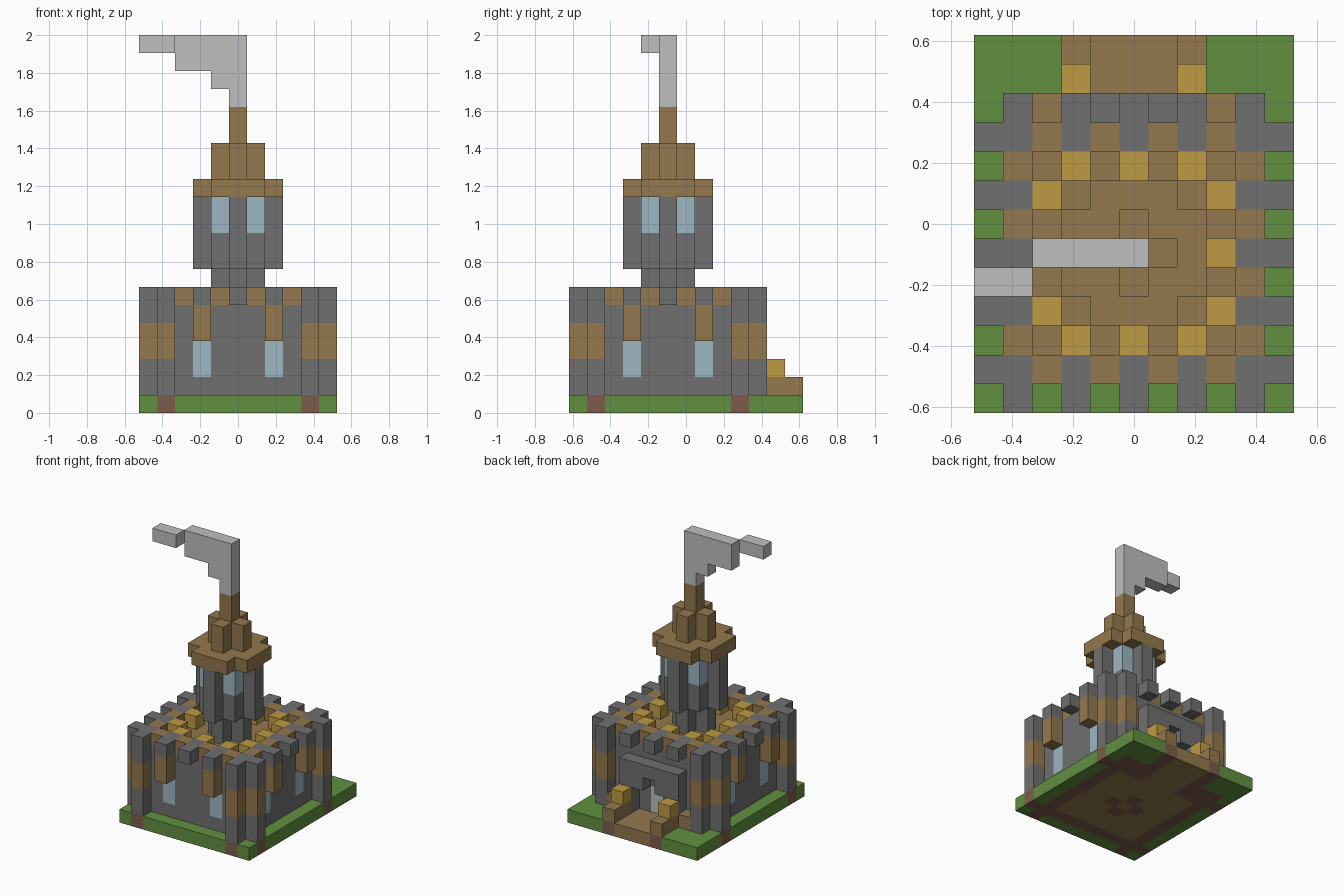
import bpy
import bmesh
from mathutils import Vector

if "Cube" in bpy.data.objects:
    bpy.data.objects.remove(bpy.data.objects["Cube"], do_unlink=True)

U = 2 / 21                      # edge length of one block
C = 5                           # column index of the castle's centre

COLOURS = {
    "grass green": (0.122, 0.275, 0.051),
    "earth red": (0.205, 0.107, 0.070),
    "timber brown": (0.292, 0.188, 0.074),
    "stone grey": (0.160, 0.160, 0.160),
    "straw yellow": (0.515, 0.328, 0.056),
    "glass blue": (0.332, 0.468, 0.527),
    "flag white": (0.510, 0.520, 0.520),
}
GREEN, RED, BROWN, GREY, YELLOW, BLUE, WHITE = COLOURS
MATS = {}
for name, rgb in COLOURS.items():
    m = bpy.data.materials.new(name)
    m.use_nodes = True
    m.diffuse_color = (*rgb, 1)
    bsdf = next(n for n in m.node_tree.nodes if n.type == 'BSDF_PRINCIPLED')
    bsdf.inputs["Base Color"].default_value = (*rgb, 1)
    MATS[name] = m

blocks = {}                     # cell -> (part, colour); later fills replace earlier ones


def fill(part, colour, xs, ys, zs):
    """Fill an inclusive range of cells; a single number means one layer."""
    spans = [(s, s) if isinstance(s, int) else s for s in (xs, ys, zs)]
    (x0, x1), (y0, y1), (z0, z1) = spans
    for x in range(x0, x1 + 1):
        for y in range(y0, y1 + 1):
            for z in range(z0, z1 + 1):
                blocks[x, y, z] = (part, colour)


def around(a, b):
    """All columns at offset (a, b) from the centre, mirrored and swapped."""
    return {(C + s * p, C + t * q) for p, q in ((a, b), (b, a))
            for s in (-1, 1) for t in (-1, 1)}


def fill_around(part, colour, a, b, zs, skip_back=False):
    for x, y in around(a, b):
        if not (skip_back and y > 8):
            fill(part, colour, x, y, zs)


# Ground slab with the footprint of the walls and the path
fill("ground", GREEN, (0, 10), (0, 12), 0)
fill("ground", RED, (1, 9), (1, 9), 0)
fill("ground", RED, (2, 8), 10, 0)
fill("ground", RED, (3, 7), (11, 12), 0)
fill("ground", BROWN, (2, 8), (2, 8), 0)
fill("ground", BROWN, (4, 6), (9, 12), 0)
fill_around("ground", RED, 5, 4, 0)
fill_around("ground", RED, 1, 0, 0)

# Keep walls, parapet ring and the sunken roof floor
fill("walls", GREY, (1, 9), (1, 9), (1, 5))
fill("roof_floor", BROWN, (2, 8), (2, 8), 5)
for a in range(5):
    fill_around("parapet", BROWN if a % 2 else GREY, 4, a, 6)

# Corner pillars with timber bands
fill_around("corner_pillars", GREY, 5, 4, (1, 6))
fill_around("corner_pillars", BROWN, 5, 4, (3, 4))

# Projecting merlons, timber brackets and windows
for a in (0, 2):
    fill_around("merlons", GREY, 5, a, 6)
fill_around("brackets", BROWN, 5, 2, (4, 5), skip_back=True)
fill_around("windows", BLUE, 4, 2, (2, 3), skip_back=True)

# Straw bales along the inside of the parapet
for a in (0, 2):
    fill_around("bales", YELLOW, 3, a, 6)

# Back porch with a stepped doorway
fill("porch", GREY, (3, 7), 10, (1, 4))
for x, top in ((4, 2), (5, 3), (6, 2)):
    for z in range(1, top + 1):
        del blocks[x, 10, z]
fill("door", WHITE, 5, 9, (1, 2))

# Entrance side blocks
for x in (3, 7):
    fill("entrance_steps", BROWN, x, (11, 12), 1)
    fill("entrance_bales", YELLOW, x, 11, 2)
for x in (2, 8):
    fill("entrance_steps", BROWN, x, 10, 1)

# Tower: narrow cross-shaped stem, wider body with corner windows
fill("tower_stem", GREY, C, C, (6, 11))
fill_around("tower_stem", GREY, 1, 0, (6, 7))
fill_around("tower_body", GREY, 1, 0, (8, 11))
fill_around("tower_body", GREY, 1, 1, (8, 9))
fill_around("tower_windows", BLUE, 1, 1, (10, 11))
fill_around("tower_body", GREY, 2, 0, (8, 11))

# Tower roof: plate without corners, cross of posts, spire
fill("tower_roof", BROWN, (4, 6), (3, 7), 12)
fill("tower_roof", BROWN, (3, 7), (4, 6), 12)
fill_around("roof_posts", BROWN, 1, 0, (13, 14))
fill("spire", BROWN, C, C, (13, 16))

# Flag and pole
fill("flag_pole", WHITE, C, C, (17, 20))
fill("flag", WHITE, 4, C, (18, 20))
fill("flag", WHITE, (2, 3), C, (19, 20))
fill("flag", WHITE, (0, 1), C - 1, 20)


def build(part):
    """Make one mesh from the outer faces of a part's blocks."""
    bm = bmesh.new()
    used = []
    for cell, (owner, colour) in blocks.items():
        if owner != part:
            continue
        if colour not in used:
            used.append(colour)
        for axis in range(3):
            for sign in (-1, 1):
                n = Vector((0, 0, 0))
                n[axis] = sign
                if tuple(int(c + d) for c, d in zip(cell, n)) in blocks:
                    continue
                u, v = Vector((0, 0, 0)), Vector((0, 0, 0))
                u[(axis + 1) % 3] = 0.5
                v[(axis + 2) % 3] = 0.5 * sign
                mid = Vector(cell) + n / 2 + Vector((-C, -C - 1, 0.5))
                corners = (mid - u - v, mid + u - v, mid + u + v, mid - u + v)
                f = bm.faces.new([bm.verts.new(p * U) for p in corners])
                f.material_index = used.index(colour)
    bmesh.ops.remove_doubles(bm, verts=bm.verts, dist=U / 100)
    bmesh.ops.dissolve_limit(bm, angle_limit=0.01, verts=bm.verts,
                             edges=bm.edges, delimit={'MATERIAL'})
    mesh = bpy.data.meshes.new(part)
    bm.to_mesh(mesh)
    bm.free()
    for colour in used:
        mesh.materials.append(MATS[colour])
    bpy.context.collection.objects.link(bpy.data.objects.new(part, mesh))


for part in dict.fromkeys(owner for owner, _ in blocks.values()):
    build(part)
